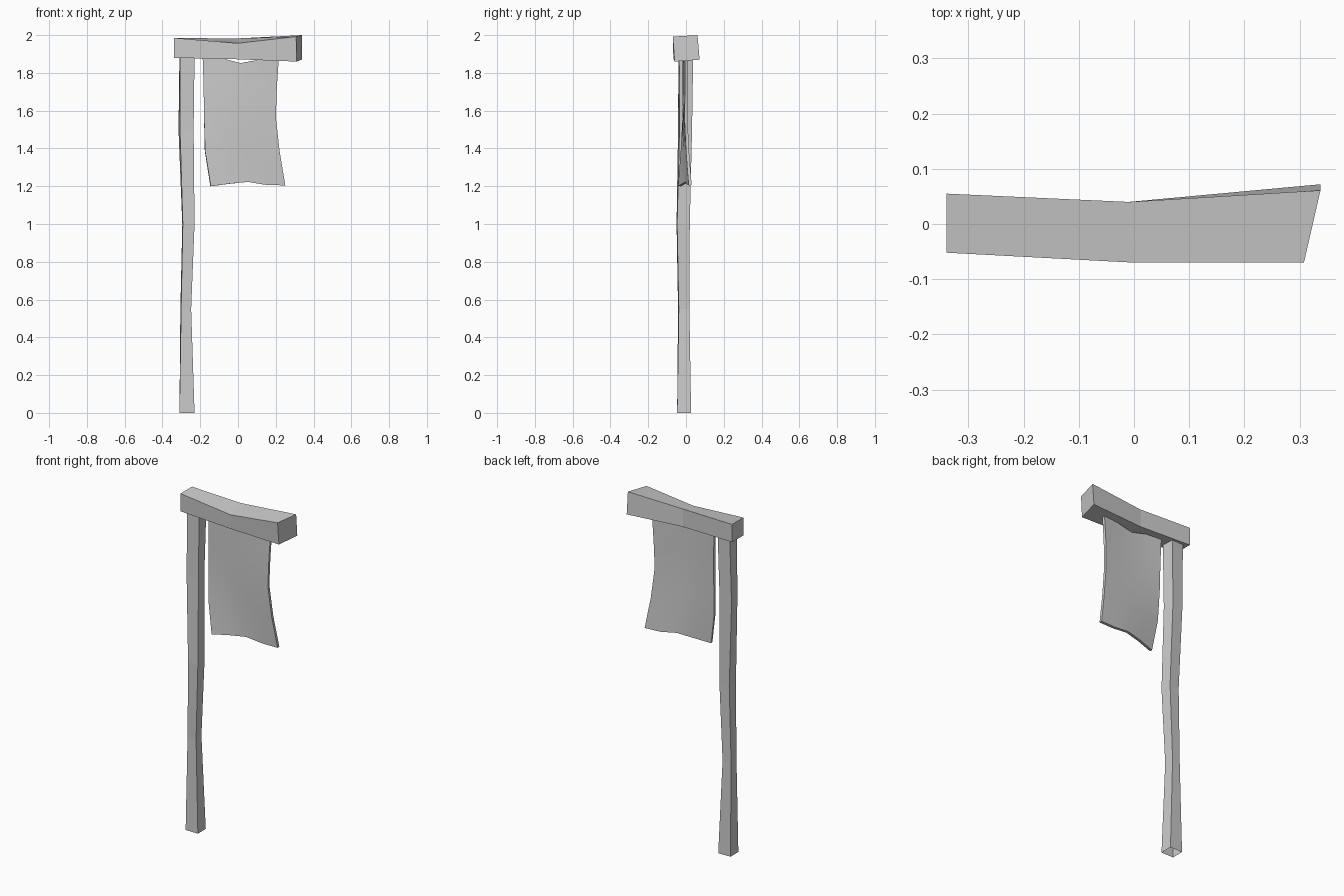
import bpy, bmesh

if "Cube" in bpy.data.objects:
    bpy.data.objects.remove(bpy.data.objects["Cube"])


def make_object(name, bm):
    bmesh.ops.recalc_face_normals(bm, faces=bm.faces)
    mesh = bpy.data.meshes.new(name)
    bm.to_mesh(mesh)
    bm.free()
    ob = bpy.data.objects.new(name, mesh)
    bpy.context.collection.objects.link(ob)
    return ob


def loft(name, rings, capped):
    """Join successive four-corner rings into a faceted timber."""
    bm = bmesh.new()
    vs = [[bm.verts.new(p) for p in ring] for ring in rings]
    for a, b in zip(vs, vs[1:]):
        for i in range(4):
            j = (i + 1) % 4
            bm.faces.new((a[i], a[j], b[j], b[i]))
    if capped:
        bm.faces.new(vs[0])
        bm.faces.new(vs[-1])
    return make_object(name, bm)


# Crooked post, open at the bottom: z, left, right, front, back, skew
sections = [
    (0.00, -0.31, -0.23, -0.047, 0.027, 0.0),
    (0.55, -0.305, -0.248, -0.042, 0.018, 0.004),
    (1.00, -0.295, -0.23, -0.05, 0.02, 0.003),
    (1.50, -0.315, -0.235, -0.042, 0.032, 0.008),
    (1.89, -0.31, -0.23, -0.04, 0.038, 0.004),
]
loft("post", [[(l + s, f, z), (r, f + s, z), (r - s, b, z), (l, b - s, z)]
              for z, l, r, f, b, s in sections], False)

# Warped crossbeam: front bottom, back bottom, back top, front top
loft("crossbeam", [
    [(-0.34, -0.052, 1.88), (-0.34, 0.055, 1.88),
     (-0.34, 0.055, 1.985), (-0.34, -0.052, 1.985)],
    [(0.0, -0.066, 1.872), (-0.01, 0.04, 1.877),
     (-0.01, 0.04, 1.982), (0.0, -0.07, 1.957)],
    [(0.31, -0.06, 1.86), (0.338, 0.072, 1.87),
     (0.338, 0.061, 2.0), (0.308, -0.07, 1.992)],
], True)

# Hanging cloth: row fraction, left x/y, right x/y, middle bow
rows = [
    (0.00, -0.187, -0.004, 0.215, 0.004, -0.010),
    (0.22, -0.182, -0.006, 0.205, 0.003, -0.008),
    (0.46, -0.180, -0.010, 0.200, 0.000, -0.004),
    (0.73, -0.175, -0.020, 0.220, 0.008, 0.006),
    (1.00, -0.145, -0.034, 0.250, 0.022, 0.012),
]
top_z = [1.89, 1.877, 1.852, 1.87, 1.872]
bottom_z = [1.20, 1.213, 1.223, 1.207, 1.205]
bm = bmesh.new()
grid = []
for t, lx, ly, rx, ry, bow in rows:
    row = []
    for i in range(5):
        u = i / 4
        y = ly + (ry - ly) * u + bow * 4 * u * (1 - u)
        z = top_z[i] + (bottom_z[i] - top_z[i]) * t
        row.append(bm.verts.new((lx + (rx - lx) * u, y, z)))
    grid.append(row)
for a, b in zip(grid, grid[1:]):
    for i in range(4):
        bm.faces.new((a[i], b[i], b[i + 1], a[i + 1]))
cloth = make_object("hanging_cloth", bm)
solid = cloth.modifiers.new("thickness", "SOLIDIFY")
solid.thickness = 0.016
solid.offset = 0
bpy.context.view_layer.objects.active = cloth
cloth.select_set(True)
bpy.ops.object.modifier_apply(modifier="thickness")
bpy.ops.object.shade_smooth_by_angle()
